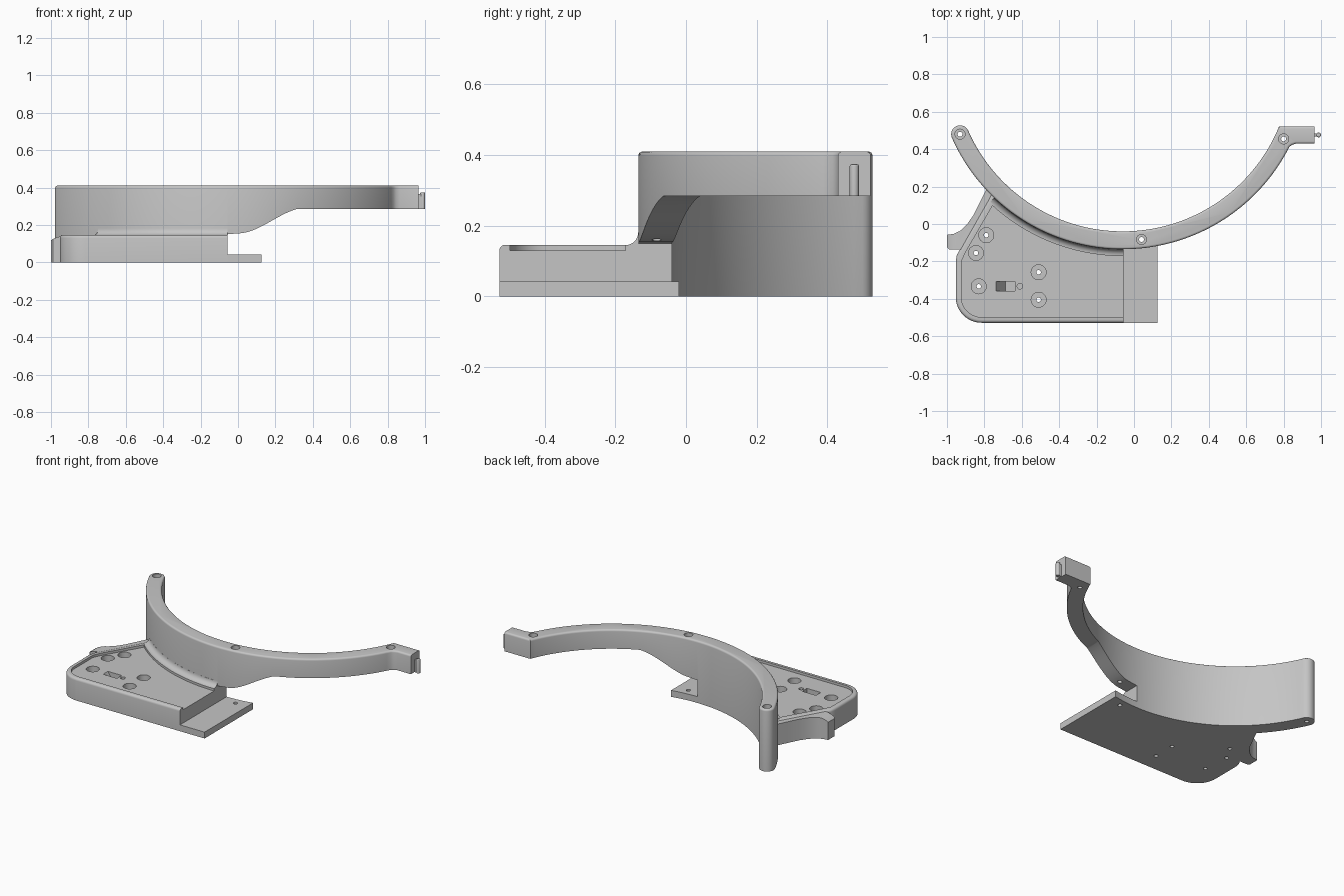
import bpy, bmesh, math

if "Cube" in bpy.data.objects:
    bpy.data.objects.remove(bpy.data.objects["Cube"])

CX, CY = -0.06, 0.8635          # centre of the curved arm
R_OUT, R_IN = 0.9985, 0.903
STEP_X = -0.055                 # right end of the tray

grey = bpy.data.materials.new("grey plastic")
grey.diffuse_color = (0.56, 0.56, 0.56, 1)
grey.use_nodes = True
grey.node_tree.nodes["Principled BSDF"].inputs["Base Color"].default_value = grey.diffuse_color


def arc(cx, cy, r, a0, a1, n):
    return [(cx + r * math.cos(math.radians(a0 + (a1 - a0) * i / n)),
             cy + r * math.sin(math.radians(a0 + (a1 - a0) * i / n))) for i in range(n + 1)]


def finish_bmesh(name, bm):
    bmesh.ops.recalc_face_normals(bm, faces=bm.faces)
    me = bpy.data.meshes.new(name)
    bm.to_mesh(me)
    bm.free()
    me.materials.append(grey)
    ob = bpy.data.objects.new(name, me)
    bpy.context.collection.objects.link(ob)
    return ob


def prism(name, outline, z0, z1, bevel=0, along_y=False):
    """Extrude an outline; the top rim is rounded except at the square right end."""
    bm = bmesh.new()
    put = (lambda p, h: (p[0], h, p[1])) if along_y else (lambda p, h: (p[0], p[1], h))
    low = [bm.verts.new(put(p, z0)) for p in outline]
    top = [bm.verts.new(put(p, z1)) for p in outline]
    bm.faces.new(low[::-1])
    bm.faces.new(top)
    n = len(outline)
    for i in range(n):
        j = (i + 1) % n
        bm.faces.new((low[i], low[j], top[j], top[i]))
    bmesh.ops.recalc_face_normals(bm, faces=bm.faces)
    if bevel:
        right = max(p[0] for p in outline) - 1e-4
        rim = [e for e in bm.edges if all(v.co.z > z1 - 1e-5 for v in e.verts)
               and not all(v.co.x > right for v in e.verts)]
        bmesh.ops.bevel(bm, geom=rim, offset=bevel, segments=4, profile=0.5,
                        affect='EDGES', clamp_overlap=False)
    return finish_bmesh(name, bm)


def disc(x, y, r):
    return arc(x, y, r, 0, 345, 23)


def cut(ob, cutters):
    """Subtract cutters, bake the result and remove them."""
    for c in cutters:
        c.hide_render = True
        m = ob.modifiers.new("cut", 'BOOLEAN')
        m.operation, m.solver, m.object = 'DIFFERENCE', 'EXACT', c
    dg = bpy.context.evaluated_depsgraph_get()
    me = bpy.data.meshes.new_from_object(ob.evaluated_get(dg))
    ob.modifiers.clear()
    ob.data = me
    for c in cutters:
        bpy.data.objects.remove(c)


def screw_hole(x, y, r_head, r_shaft, z_seat, z_top):
    return [prism("head_cutter", disc(x, y, r_head), z_seat, z_top),
            prism("shaft_cutter", disc(x, y, r_shaft), -0.1, z_top - 0.003)]


# Curved arm with rounded left end and square block at the right end
mid = (R_OUT + R_IN) / 2
a_left = 203.8
end = (CX + mid * math.cos(math.radians(a_left)), CY + mid * math.sin(math.radians(a_left)))
outline = arc(CX, CY, R_OUT, a_left, 333.2, 80)
outline += [(0.845, 0.423), (0.865, 0.43), (0.965, 0.43), (0.965, 0.522), (0.775, 0.522)]
outline += arc(CX, CY, R_IN, 337.3, a_left, 80)
outline += arc(*end, (R_OUT - R_IN) / 2, a_left - 180, a_left, 14)[1:-1]
arm = prism("curved_arm", outline, 0, 0.41, 0.012)

# The underside sweeps up in an S towards the right
rise = []
for i in range(25):
    t = i / 24
    s = t * t * (3 - 2 * t)
    rise.append((0.31 * t, 0.155 + 0.129 * (0.35 * t * t + 0.65 * s)))
under = prism("underside_cutter", [(STEP_X, -0.1), (STEP_X, 0.15)] + rise +
              [(1.2, 0.284), (1.2, -0.1)], -0.6, 1.0, along_y=True)
arm_holes = [under]
for x, y in [(-0.93, 0.48), (0.04, -0.083), (0.80, 0.455)]:
    arm_holes += screw_hole(x, y, 0.027, 0.013, 0.385, 0.45)
cut(arm, arm_holes)

# Tray with shallow pocket, screw holes and slot
tray = prism("tray", [(STEP_X, -0.528)] + arc(-0.815, -0.39, 0.138, 270, 180, 14) +
             [(-0.953, -0.20), (-0.947, -0.165), (-0.93, -0.135), (-0.905, -0.09),
              (-0.78, 0.13)] + arc(CX, CY, 0.95, 224, 270.3, 30), 0, 0.146, 0.016)
pocket = prism("pocket_cutter", [(0.1, -0.498)] + arc(-0.815, -0.39, 0.108, 270, 180, 14) +
               [(-0.923, -0.20), (-0.9, -0.15), (-0.755, 0.10)] +
               arc(CX, CY, 0.99, 228, 270.3, 30) + [(0.1, -0.12)], 0.13, 0.2)
tray_cuts = [pocket]
for x, y in [(-0.79, -0.06), (-0.845, -0.155), (-0.83, -0.333), (-0.51, -0.258), (-0.51, -0.405)]:
    tray_cuts += screw_hole(x, y, 0.04, 0.012, 0.07, 0.2)
# Slot with a steep ramp on its left half
tray_cuts += [prism("slot_cutter", [(-0.737, 0.2), (-0.737, 0.13), (-0.686, 0.05),
                                    (-0.635, 0.05), (-0.635, 0.2)], -0.358, -0.308, along_y=True),
              prism("pin_hole_cutter", disc(-0.61, -0.333, 0.015), 0.09, 0.2)]
cut(tray, tray_cuts)

# Concave fillet where the tray meets the arm
profile = [(0.985, 0.12), (1.035, 0.12)] + arc(1.035, 0.181, 0.036, 270, 180, 8) + [(0.985, 0.181)]
bm = bmesh.new()
rings = []
for i in range(41):
    a = math.radians(226.5 + (270.28 - 226.5) * i / 40)
    rings.append([bm.verts.new((CX + r * math.cos(a), CY + r * math.sin(a), z)) for r, z in profile])
for A, B in zip(rings, rings[1:]):
    for i in range(len(profile)):
        j = (i + 1) % len(profile)
        bm.faces.new((A[i], A[j], B[j], B[i]))
bm.faces.new(rings[0])
bm.faces.new(rings[-1])
finish_bmesh("arm_fillet", bm)

# Hooked side tab flowing into the arm, its tip rounded downwards
tab = prism("side_tab", [(-1.0, -0.125), (-0.99, -0.135), (-0.92, -0.135), (-0.90, -0.105),
                         (-0.775, 0.115), (-0.745, 0.2), (-0.79, 0.185), (-0.825, 0.115),
                         (-0.86, 0.045), (-0.895, -0.005), (-0.93, -0.037), (-0.965, -0.053),
                         (-1.0, -0.058)], 0, 0.14)
cut(tab, [prism("tip_cutter", [(-1.1, 0.117), (-1.001, 0.117), (-0.985, 0.127), (-0.965, 0.135),
                               (-0.94, 0.141), (-0.94, 0.3), (-1.1, 0.3)], -0.3, 0.3, along_y=True)])

# Thin mounting plate beneath the arm
plate = prism("mounting_plate", [(STEP_X, -0.528), (0.125, -0.528)] +
              arc(CX, CY, R_IN, 281.8, 270.3, 10), 0, 0.042)
cut(plate, [prism("plate_hole_cutter", disc(0.04, -0.083, 0.013), -0.1, 0.1)])

# Latch on the end block: thin stem with a rounded head
prism("latch_stem", [(0.955, 0.467), (0.985, 0.467), (0.985, 0.485), (0.955, 0.485)], 0.284, 0.365)
prism("latch_head", arc(0.987, 0.476, 0.013, 0, 337.5, 15), 0.284, 0.374, 0.005)

# Smooth curves, keep hard edges
for ob in bpy.context.scene.objects:
    ob.select_set(True)
    bpy.context.view_layer.objects.active = ob
bpy.ops.object.shade_smooth_by_angle(angle=math.radians(30))
